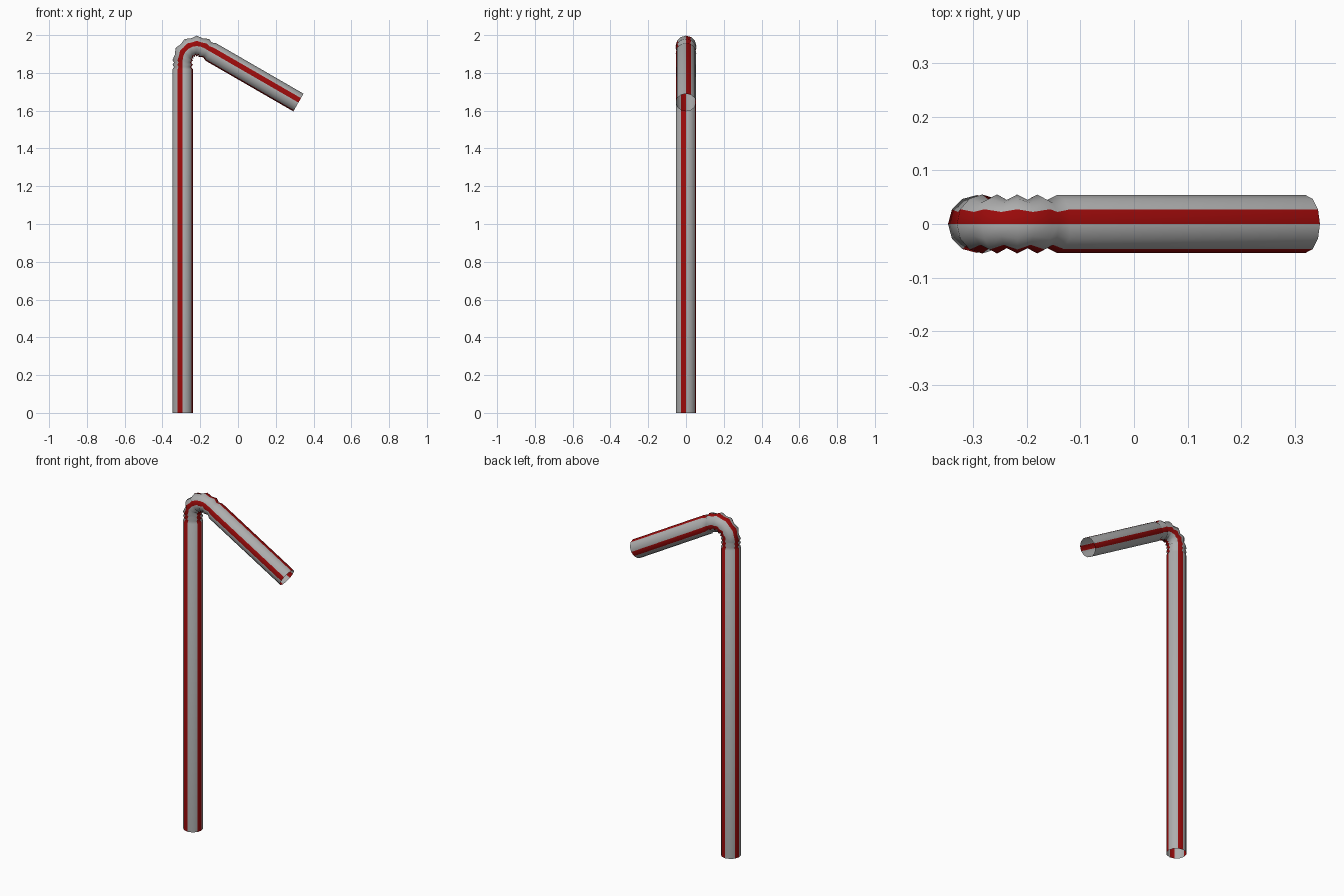
import bpy, bmesh
from math import sin, cos, radians, pi
from mathutils import Vector

if "Cube" in bpy.data.objects:
    bpy.data.objects.remove(bpy.data.objects["Cube"])

SIDES, R, VALLEY = 12, 0.054, 0.045   # tube sides, ridge radius, groove radius
X0, BEND, Z_BEND = -0.293, 0.075, 1.867  # stem axis, bend radius, bend start

# path stations: (centre x, centre z, turn angle in degrees, tube radius)
path = [(X0, 0.0, 0, R)]

# short ridges at the top of the stem
for i in range(5):
    path.append((X0, Z_BEND - 0.048 + 0.012 * i, 0, VALLEY if i % 2 else R))

# ridges around the bend: 120 degrees in 15 degree steps
for i in range(1, 9):
    a = radians(15 * i)
    path.append((X0 + BEND * (1 - cos(a)), Z_BEND + BEND * sin(a),
                 15 * i, VALLEY if i % 2 else R + 0.001))

# last ridge and the straight mouthpiece
bx, bz = path[-1][:2]
dx, dz = cos(radians(30)), -sin(radians(30))
length = (0.32 - bx) / dx
for d, r in ((0.021, VALLEY), (0.042, R), (length, R)):
    path.append((bx + dx * d, bz + dz * d, 120, r))

# loft open rings along the path
bm = bmesh.new()
rings = []
for x, z, turn, r in path:
    t = radians(turn)
    outward = Vector((-cos(t), 0, sin(t)))
    side = Vector((0, 1, 0))
    centre = Vector((x, 0, z))
    rings.append([bm.verts.new(centre + r * (outward * cos(2 * pi * k / SIDES)
                                             + side * sin(2 * pi * k / SIDES)))
                  for k in range(SIDES)])

# every third strip of faces is a red stripe
for lower, upper in zip(rings, rings[1:]):
    for k in range(SIDES):
        n = (k + 1) % SIDES
        f = bm.faces.new((lower[k], upper[k], upper[n], lower[n]))
        f.material_index = 1 if k % 3 == 0 else 0
        f.smooth = True

# make the walls face outward
bm.normal_update()
first = bm.faces[:][0]
if first.normal.dot(first.calc_center_median() - Vector((X0, 0, 0.9))) < 0:
    bmesh.ops.reverse_faces(bm, faces=bm.faces[:])

mesh = bpy.data.meshes.new("bendy_straw")
bm.to_mesh(mesh)
bm.free()
for name, colour in (("plain", (0.42, 0.42, 0.42, 1)), ("red_stripe", (0.32, 0.003, 0.003, 1))):
    mat = bpy.data.materials.new(name)
    mat.diffuse_color = colour
    mat.use_nodes = True
    mat.node_tree.nodes["Principled BSDF"].inputs["Base Color"].default_value = mat.diffuse_color
    mesh.materials.append(mat)
straw = bpy.data.objects.new("bendy_straw", mesh)
bpy.context.collection.objects.link(straw)
